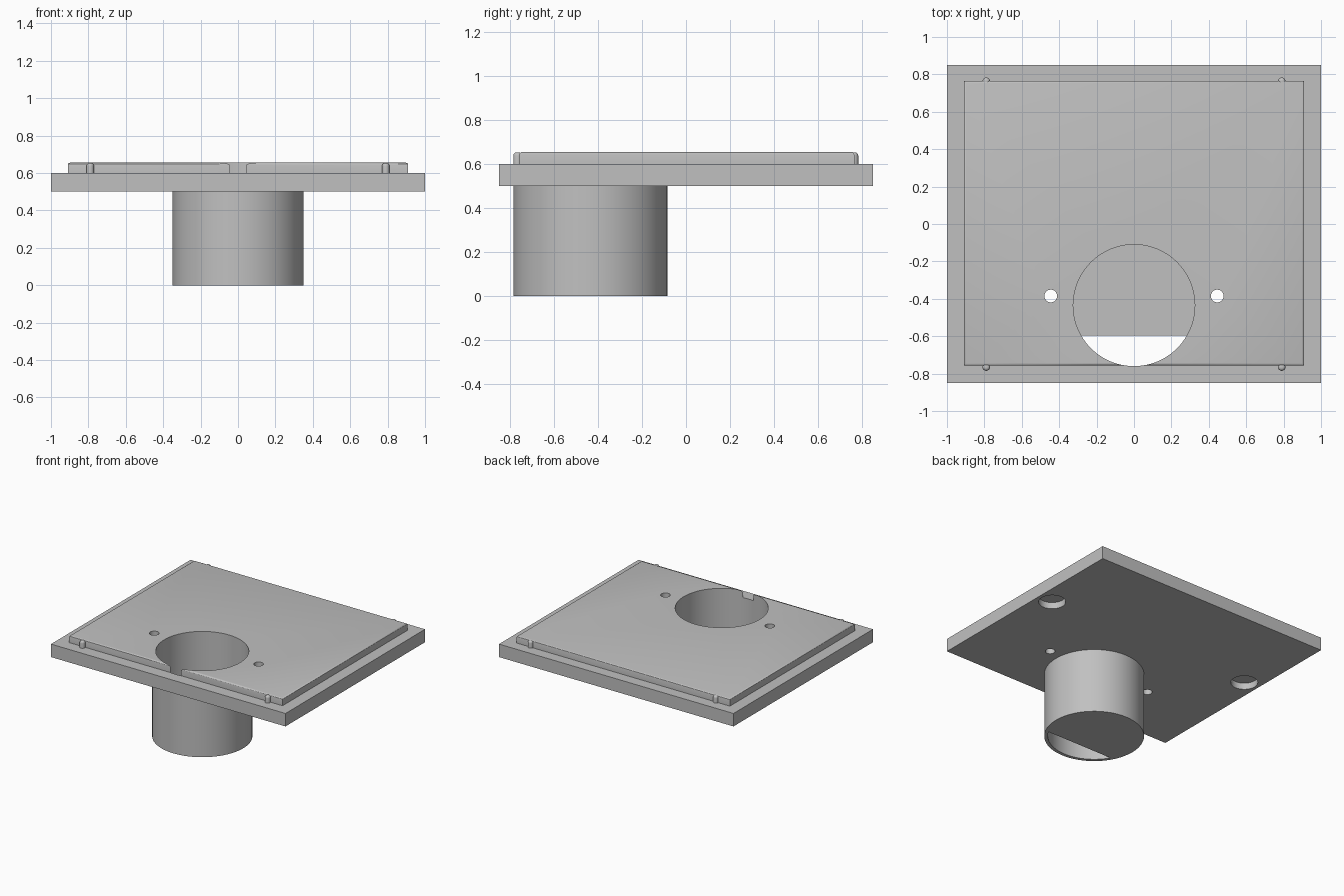
import bpy, math

if "Cube" in bpy.data.objects:
    bpy.data.objects.remove(bpy.data.objects["Cube"], do_unlink=True)

grey = bpy.data.materials.new("plain grey")
grey.use_nodes = True
COLOUR = (0.53, 0.53, 0.53, 1)
grey.diffuse_color = COLOUR
grey.node_tree.nodes["Principled BSDF"].inputs["Base Color"].default_value = COLOUR

TUBE_Y = -0.435
BORE_R = 0.325


def finish(ob, name):
    ob.name = name
    ob.data.materials.clear()
    ob.data.materials.append(grey)
    return ob


def box(name, x0, x1, y0, y1, z0, z1):
    bpy.ops.mesh.primitive_cube_add(
        size=1, location=((x0 + x1) / 2, (y0 + y1) / 2, (z0 + z1) / 2))
    ob = bpy.context.object
    ob.scale = (x1 - x0, y1 - y0, z1 - z0)
    bpy.ops.object.transform_apply(location=True, rotation=False, scale=True)
    return finish(ob, name)


def cylinder(name, x, y, r, z0, z1, sides=96):
    bpy.ops.mesh.primitive_cylinder_add(
        vertices=sides, radius=r, depth=z1 - z0, location=(x, y, (z0 + z1) / 2))
    bpy.ops.object.transform_apply(location=True, rotation=False, scale=True)
    return finish(bpy.context.object, name)


def apply_modifier(ob, kind, **settings):
    mod = ob.modifiers.new("shape", kind)
    for key, value in settings.items():
        setattr(mod, key, value)
    bpy.context.view_layer.objects.active = ob
    bpy.ops.object.modifier_apply(modifier=mod.name)


def combine(ob, tool, operation="DIFFERENCE"):
    apply_modifier(ob, "BOOLEAN", object=tool, operation=operation, solver="EXACT")
    bpy.data.objects.remove(tool, do_unlink=True)


def smooth(ob):
    bpy.ops.object.select_all(action="DESELECT")
    ob.select_set(True)
    bpy.context.view_layer.objects.active = ob
    bpy.ops.object.shade_smooth_by_angle(angle=math.radians(30))


# Base plate and raised panel with softened top edges
plate = box("base_plate", -1, 1, -0.85, 0.85, 0.5, 0.6)
panel = box("raised_panel", -0.91, 0.91, -0.757, 0.765, 0.6, 0.655)
bevel = panel.data.attributes.new("bevel_weight_edge", "FLOAT", "EDGE")
for edge in panel.data.edges:
    if all(panel.data.vertices[v].co.z > 0.65 for v in edge.vertices):
        bevel.data[edge.index].value = 1
apply_modifier(panel, "BEVEL", width=0.012, segments=3, limit_method="WEIGHT")

# Large bore and two screw holes pass through both layers
for layer in (plate, panel):
    combine(layer, cylinder("bore_cutter", 0, TUBE_Y, BORE_R, 0.4, 0.8))
    for side in (-1, 1):
        combine(layer, cylinder("screw_cutter", side * 0.445, -0.385, 0.034, 0.4, 0.8, 32))

# Blind sockets on the underside
for side in (-1, 1):
    combine(plate, cylinder("socket_cutter", side * 0.88, 0.155, 0.095, 0.4, 0.55, 48))

# Hanging tube, partly closed at the bottom
tube = cylinder("tube", 0, TUBE_Y, 0.35, 0, 0.5)
combine(tube, cylinder("tube_bore", 0, TUBE_Y, BORE_R, 0.025, 0.7))
opening = cylinder("floor_opening", 0, TUBE_Y, BORE_R, -0.1, 0.1)
combine(opening, box("opening_limit", -1, 1, -1, -0.595, -0.3, 0.3), "INTERSECT")
combine(tube, opening)

for ob in (plate, panel, tube):
    smooth(ob)

# Round-topped clips along the front and back edges
for end, y in (("front", -0.765), ("back", 0.763)):
    for side, x in (("left", 0.79), ("right", -0.79)):
        clip = cylinder(f"{end}_{side}_clip", x, y, 0.02, 0.59, 0.653, 24)
        bevel = clip.data.attributes.new("bevel_weight_edge", "FLOAT", "EDGE")
        for edge in clip.data.edges:
            if all(clip.data.vertices[v].co.z > 0.65 for v in edge.vertices):
                bevel.data[edge.index].value = 1
        apply_modifier(clip, "BEVEL", width=0.015, segments=4, limit_method="WEIGHT")
        smooth(clip)
